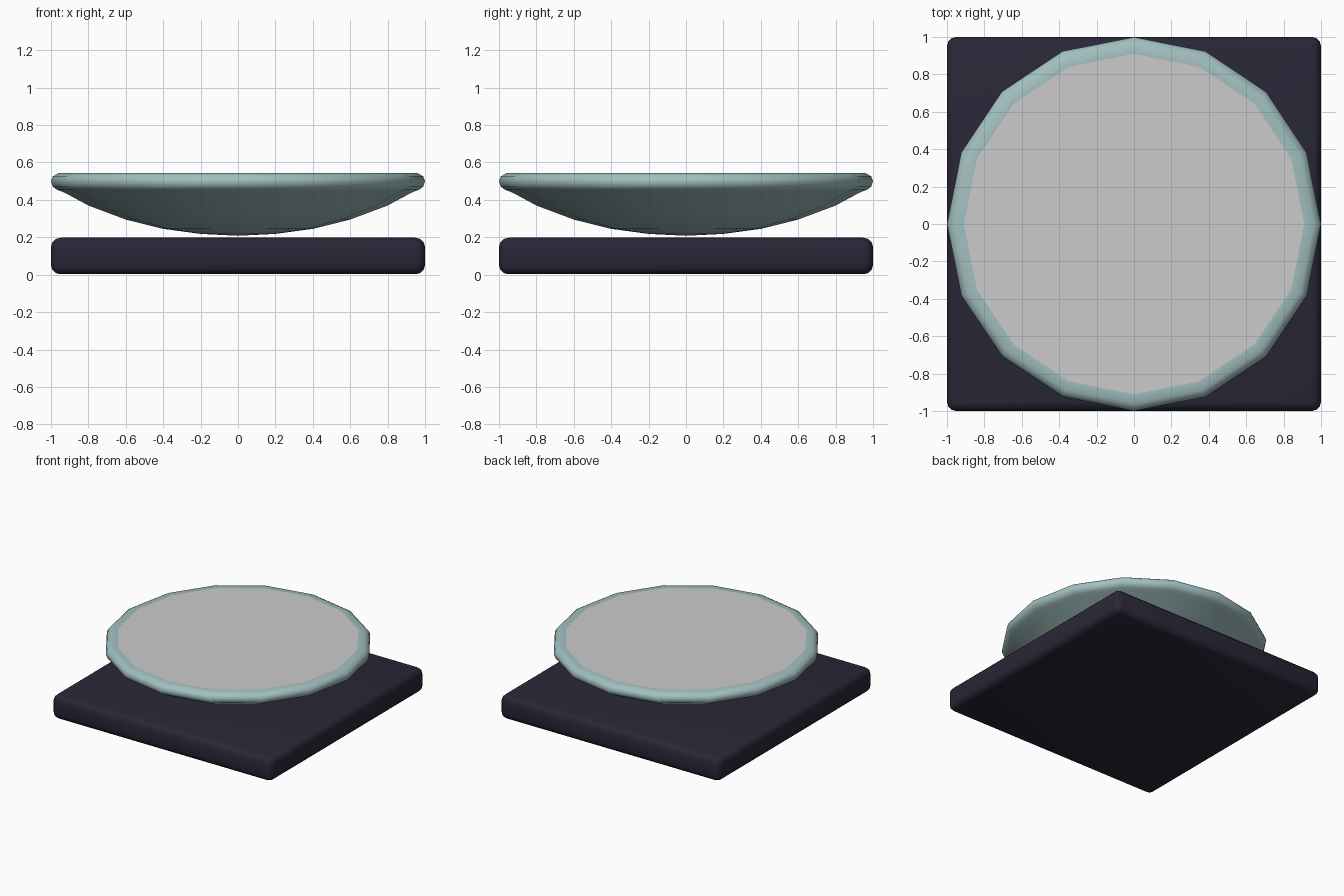
import bpy, bmesh, math

if "Cube" in bpy.data.objects:
    bpy.data.objects.remove(bpy.data.objects["Cube"])

SIDES = 16


def material(name, rgb):
    m = bpy.data.materials.new(name)
    m.diffuse_color = (*rgb, 1)
    m.use_nodes = True
    m.node_tree.nodes["Principled BSDF"].inputs["Base Color"].default_value = m.diffuse_color
    return m


def add_object(name, bm, mat=None):
    bmesh.ops.recalc_face_normals(bm, faces=bm.faces)
    me = bpy.data.meshes.new(name)
    bm.to_mesh(me)
    bm.free()
    ob = bpy.data.objects.new(name, me)
    bpy.context.collection.objects.link(ob)
    if mat:
        me.materials.append(mat)
    return ob


def smooth(ob, angle):
    bpy.ops.object.select_all(action='DESELECT')
    ob.select_set(True)
    bpy.context.view_layer.objects.active = ob
    bpy.ops.object.shade_smooth_by_angle(angle=math.radians(angle))


# square base slab with rounded edges
bpy.ops.mesh.primitive_cube_add(size=1, location=(0, 0, 0.1))
base = bpy.context.object
base.name = "base_slab"
base.scale = (2, 2, 0.195)
bpy.ops.object.transform_apply(location=False, rotation=False, scale=True)
base.location.z = 0.1025
base.data.materials.append(material("dark_slate", (0.022, 0.020, 0.038)))
bev = base.modifiers.new("round", 'BEVEL')
bev.width, bev.segments = 0.05, 3
bpy.ops.object.modifier_apply(modifier=bev.name)
base.location.z = 0.1
smooth(base, 40)

# shallow dish with rolled rim, turned around z
profile = [(0, 0.208), (0.2, 0.218), (0.4, 0.245), (0.6, 0.295), (0.8, 0.37),
           (0.93, 0.44), (0.965, 0.453), (0.99, 0.47), (1.0, 0.5),
           (0.99, 0.525), (0.96, 0.543), (0.91, 0.543)]
bm = bmesh.new()
verts = [bm.verts.new((r, 0, z)) for r, z in profile]
edges = [bm.edges.new(p) for p in zip(verts, verts[1:])]
bmesh.ops.spin(bm, geom=verts + edges, cent=(0, 0, 0), axis=(0, 0, 1),
               angle=math.tau, steps=SIDES, use_merge=True)
bmesh.ops.remove_doubles(bm, verts=bm.verts, dist=1e-4)
dish = add_object("dish", bm, material("pale_teal", (0.36, 0.52, 0.52)))
smooth(dish, 40)

# flat fill inside the rim
bm = bmesh.new()
bmesh.ops.create_circle(bm, cap_ends=True, radius=0.91, segments=SIDES)
fill = add_object("dish_fill", bm)
for p in fill.data.polygons:
    if p.normal.z < 0:
        p.flip()
fill.location.z = 0.543
